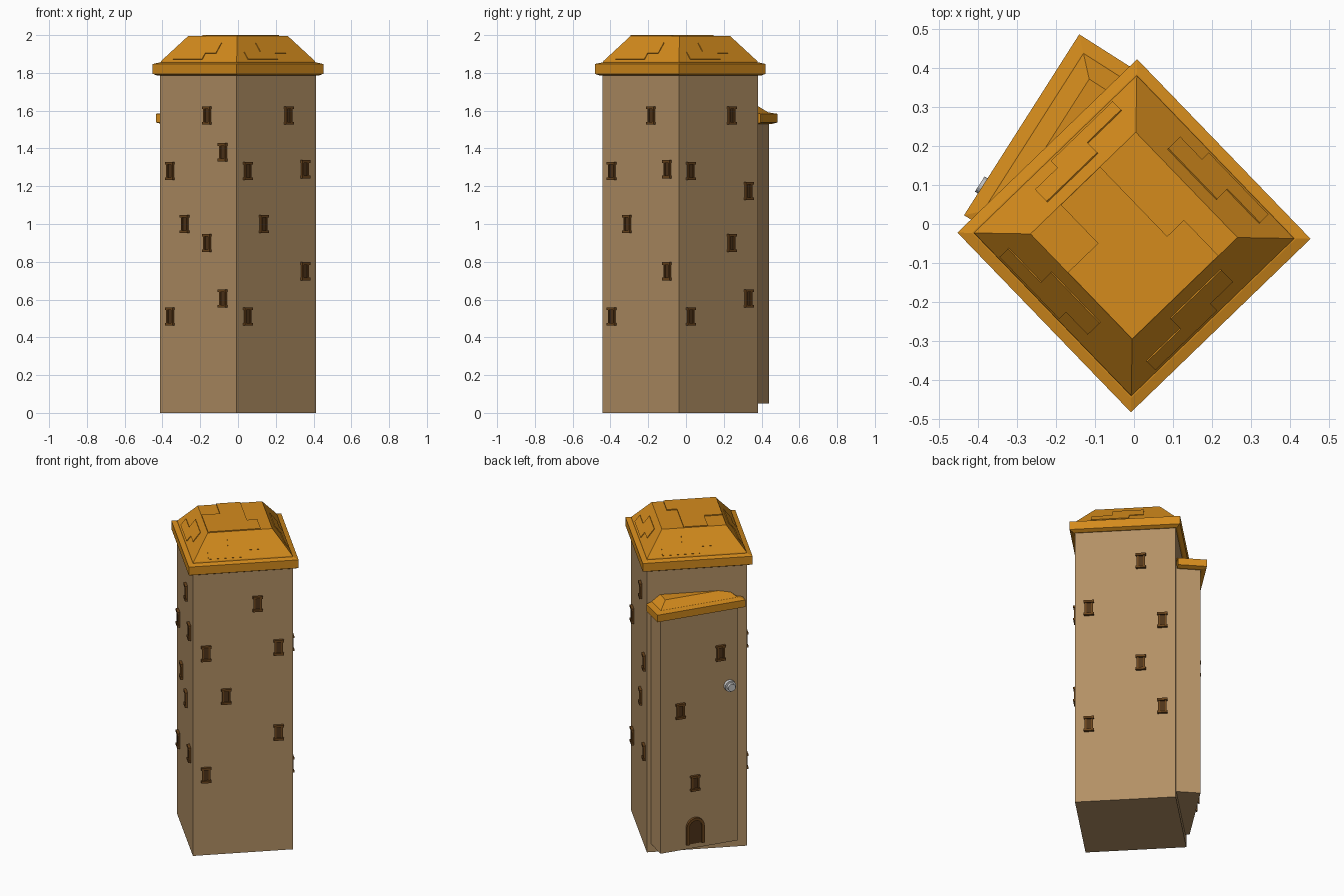
import bpy, bmesh, math
from mathutils import Vector, Matrix

if "Cube" in bpy.data.objects:
    bpy.data.objects.remove(bpy.data.objects["Cube"])

UP = Vector((0, 0, 1))
CENTRE = Vector((0, -0.03, 0))


def material(name, rgb):
    m = bpy.data.materials.new(name)
    m.diffuse_color = (*rgb, 1)
    m.use_nodes = True
    m.node_tree.nodes["Principled BSDF"].inputs["Base Color"].default_value = m.diffuse_color
    return m


WALL = material("wall_stone", (0.45, 0.28, 0.13))
ROOF = material("roof_orange", (0.66, 0.26, 0.012))
FRAME = material("frame_brown", (0.15, 0.06, 0.012))
DARK = material("dark_brown", (0.08, 0.035, 0.01))


def finish(bm, name, mat):
    bmesh.ops.recalc_face_normals(bm, faces=bm.faces)
    me = bpy.data.meshes.new(name)
    bm.to_mesh(me)
    bm.free()
    ob = bpy.data.objects.new(name, me)
    if mat:
        me.materials.append(mat)
    bpy.context.collection.objects.link(ob)
    return ob


def loft(name, rings, mat):
    """Closed solid through a stack of equal-sized rings."""
    bm = bmesh.new()
    rows = [[bm.verts.new(p) for p in r] for r in rings]
    for a, b in zip(rows, rows[1:]):
        for i in range(len(a)):
            j = (i + 1) % len(a)
            bm.faces.new((a[i], a[j], b[j], b[i]))
    bm.faces.new(rows[0])
    bm.faces.new(rows[-1])
    return finish(bm, name, mat)


def frame(origin, right, out, up):
    m = Matrix((right, out, up)).transposed().to_4x4()
    m.translation = origin
    return m


def add_plate(bm, m, outline, y0, y1):
    """Outline in local x/z, extruded along local y."""
    base = [bm.verts.new(m @ Vector((x, y0, z))) for x, z in outline]
    f = bm.faces.new(base)
    new = bmesh.ops.extrude_face_region(bm, geom=[f])["geom"]
    off = m.to_3x3() @ Vector((0, y1 - y0, 0))
    bmesh.ops.translate(bm, vec=off, verts=[v for v in new if isinstance(v, bmesh.types.BMVert)])


def plate(name, m, outline, y0, y1, mat):
    bm = bmesh.new()
    add_plate(bm, m, outline, y0, y1)
    return finish(bm, name, mat)


def rect(x0, x1, z0, z1):
    return [(x0, z0), (x1, z0), (x1, z1), (x0, z1)]


def window(m, u, z):
    """Frame with lintel and sill around a dark pane."""
    w = m @ Matrix.Translation((u, 0, z))
    bm = bmesh.new()
    for r, d in ((rect(-.029, .029, -.048, -.034), .016), (rect(-.029, .029, .034, .048), .016),
                 (rect(-.024, -.014, -.034, .034), .011), (rect(.014, .024, -.034, .034), .011)):
        add_plate(bm, w, r, -.01, d)
    finish(bm, "window_frame", FRAME)
    plate("window_pane", w, rect(-.014, .014, -.034, .034), -.01, .004, DARK)


# Main tower: square plan standing on a corner
def square(h, z):
    return [CENTRE + Vector((h * math.cos(a), h * math.sin(a), z))
            for a in (math.radians(90 * k - 1) for k in range(4))]


loft("tower_walls", [square(.412, 0), square(.412, 1.80)], WALL)
loft("tower_eave", [square(.425, 1.785), square(.452, 1.795), square(.452, 1.847), square(.415, 1.855)], ROOF)
loft("tower_roof", [square(.412, 1.85), square(.408, 1.862), square(.265, 1.994)], ROOF)

# Raised shingle patches on the slopes and the flat top
PATCH = [(-.2, .01), (.02, .01), (.02, .05), (.1, .05), (.1, .12), (-.08, .12), (-.08, .06), (-.2, .06)]
for k in range(4):
    a = math.radians(44 + 90 * k)
    n = Vector((math.cos(a), math.sin(a), 0))
    up = (UP * .132 - n * .101).normalized()
    right = UP.cross(n)
    plate("roof_shingles", frame(CENTRE + n * .2885 + UP * 1.862, right, right.cross(up) * -1, up),
          PATCH, -.004, .005, ROOF)
a = math.radians(44)
n = Vector((math.cos(a), math.sin(a), 0))
plate("roof_top_slab", frame(CENTRE + UP * 1.99, UP.cross(n), UP, n),
      [(-.187, -.187), (.05, -.187), (.05, -.08), (.187, -.08), (.187, .06), (-.06, .06), (-.06, .12), (-.187, .12)],
      0, .01, ROOF)

# Tower windows: (offset along the wall, height) on three faces
WINDOWS = {
    224: [(-.21, 1.28), (.072, 1.575), (.192, 1.38), (-.098, 1.0), (.072, .9), (.192, .605), (-.21, .51)],
    314: [(.085, 1.575), (-.215, 1.28), (.207, 1.29), (-.098, 1.0), (.207, .75), (-.215, .51)],
    44: [(.09, 1.575), (-.21, 1.28), (.215, 1.175), (.09, .9), (.215, .605), (-.21, .51)],
}
for deg, spots in WINDOWS.items():
    a = math.radians(deg)
    n = Vector((math.cos(a), math.sin(a), 0))
    wall = frame(CENTRE + n * .2913, UP.cross(n), n, UP)
    for u, z in spots:
        window(wall, u, z)

# Annex on the back left, turned a little from the tower
n = Vector((-.843, .537, 0)).normalized()
annex = frame(Vector((-.13, .44, 0)), UP.cross(n), n, UP)   # x runs along the annex front


def annex_ring(grow, z, depth):
    return [annex @ Vector(p) for p in ((-grow, grow, z), (.483 + grow, grow, z),
                                        (.483 + grow, -depth, z), (-grow, -depth, z))]


loft("annex_walls", [annex_ring(0, .05, .17), annex_ring(0, 1.55, .17)], WALL)
loft("annex_eave", [annex_ring(.012, 1.53, .135), annex_ring(.033, 1.538, .135),
                    annex_ring(.033, 1.583, .135), annex_ring(.0, 1.59, .135)], ROOF)
loft("annex_roof", [annex_ring(.0, 1.588, .15), annex_ring(-.05, 1.63, .15)], ROOF)
for u, z in ((.372, 1.26), (.122, .935), (.213, .463)):
    window(annex, u, z)


# Arched door
def arch(w, h):
    return [(w, 0)] + [(w * math.cos(math.pi * i / 10), h - w + w * math.sin(math.pi * i / 10))
                       for i in range(11)] + [(-w, 0)]


door = annex @ Matrix.Translation((.213, 0, .08))
plate("door_frame", door, arch(.055, .165) + arch(.038, .148)[::-1], -.01, .016, FRAME)
plate("door_panel", door, arch(.04, .15), -.01, .006, DARK)

# Grey round fitting on the annex wall
for name, r, d in (("fitting_base", .034, .022), ("fitting_cap", .023, .042)):
    m = annex @ Matrix.Translation((.427, 0, 1.044))
    plate(name, m, [(r * math.cos(math.tau * i / 16), r * math.sin(math.tau * i / 16)) for i in range(16)],
          -.01, d, None)
